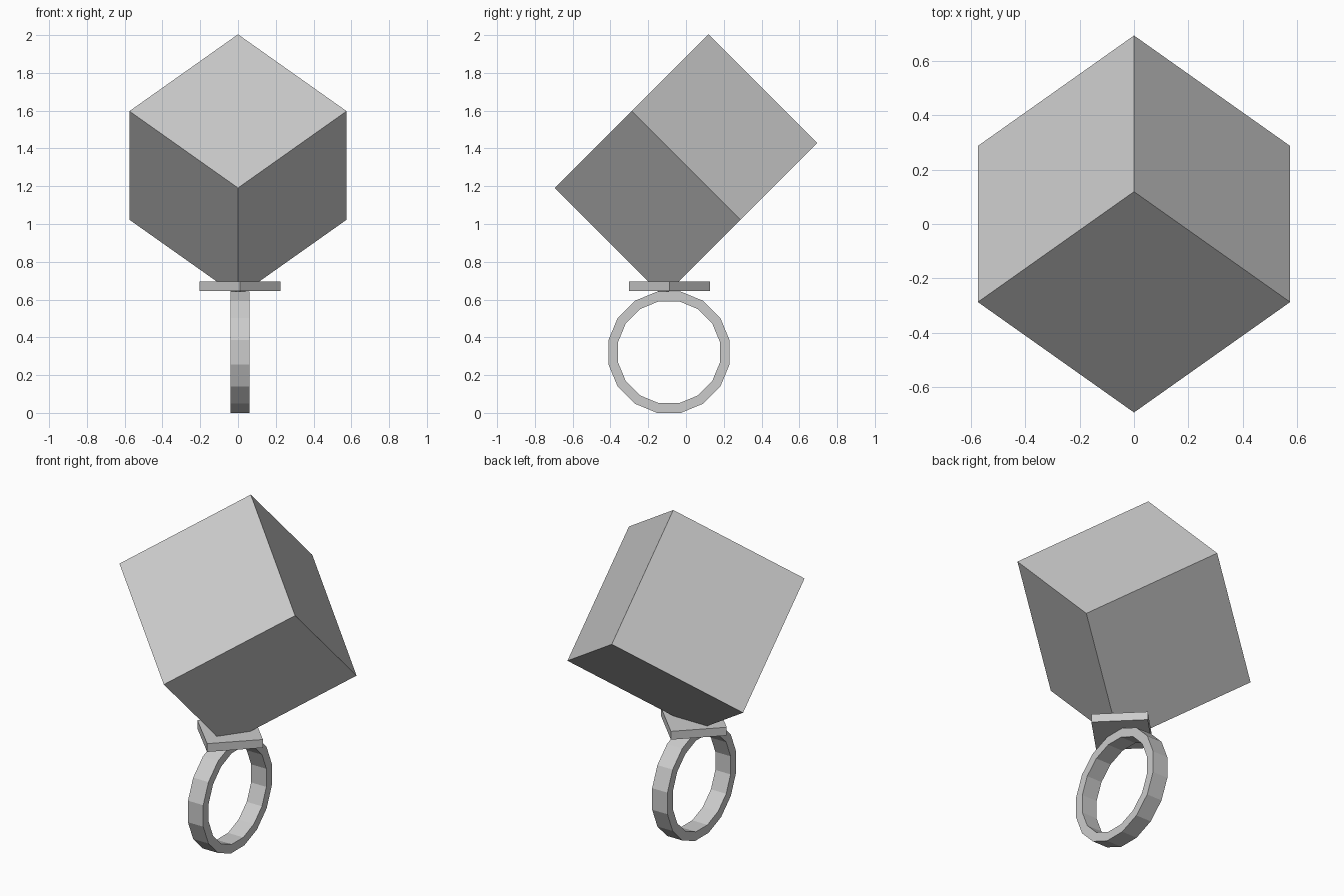
import bpy
import bmesh
from math import cos, sin, pi, radians
from mathutils import Matrix

cube = bpy.data.objects.get("Cube")
if cube:
    bpy.data.objects.remove(cube, do_unlink=True)

# One plain grey for everything
GREY = (0.6, 0.6, 0.6, 1)
grey = bpy.data.materials.new("plain grey")
grey.use_nodes = True
grey.diffuse_color = GREY
grey.node_tree.nodes["Principled BSDF"].inputs["Base Color"].default_value = GREY


def add_part(name, bm, matrix):
    bmesh.ops.recalc_face_normals(bm, faces=bm.faces)
    mesh = bpy.data.meshes.new(name)
    bm.to_mesh(mesh)
    bm.free()
    mesh.materials.append(grey)
    obj = bpy.data.objects.new(name, mesh)
    obj.matrix_world = matrix
    bpy.context.collection.objects.link(obj)
    return obj


# Large block, turned onto its corner
bm = bmesh.new()
bmesh.ops.create_cube(bm, size=0.813)
add_part("block", bm, Matrix.Translation((0, 0, 1.31))
         @ Matrix.Rotation(radians(45), 4, "X")
         @ Matrix.Rotation(radians(45), 4, "Z"))

# Square setting plate with its corners on the axes
bm = bmesh.new()
bmesh.ops.create_cube(bm, size=1)
bmesh.ops.scale(bm, vec=(0.304, 0.304, 0.049), verts=bm.verts)
add_part("setting_plate", bm, Matrix.Translation((0.01, -0.088, 0.67))
         @ Matrix.Rotation(radians(45), 4, "Z"))

# Sixteen-sided finger band: a rectangular section swept round the x axis
SIDES, OUTER, INNER, HALF_WIDTH = 16, 0.327, 0.275, 0.05
bm = bmesh.new()
section = [(-HALF_WIDTH, OUTER), (HALF_WIDTH, OUTER),
           (HALF_WIDTH, INNER), (-HALF_WIDTH, INNER)]
loops = []
for i in range(SIDES):
    a = 2 * pi * (i + 0.5) / SIDES
    loops.append([bm.verts.new((x, r * cos(a), r * sin(a))) for x, r in section])
for i in range(SIDES):
    here, there = loops[i], loops[(i + 1) % SIDES]
    for j in range(4):
        k = (j + 1) % 4
        bm.faces.new((here[j], here[k], there[k], there[j]))
add_part("finger_band", bm, Matrix.Translation((0.01, -0.09, 0.321)))
